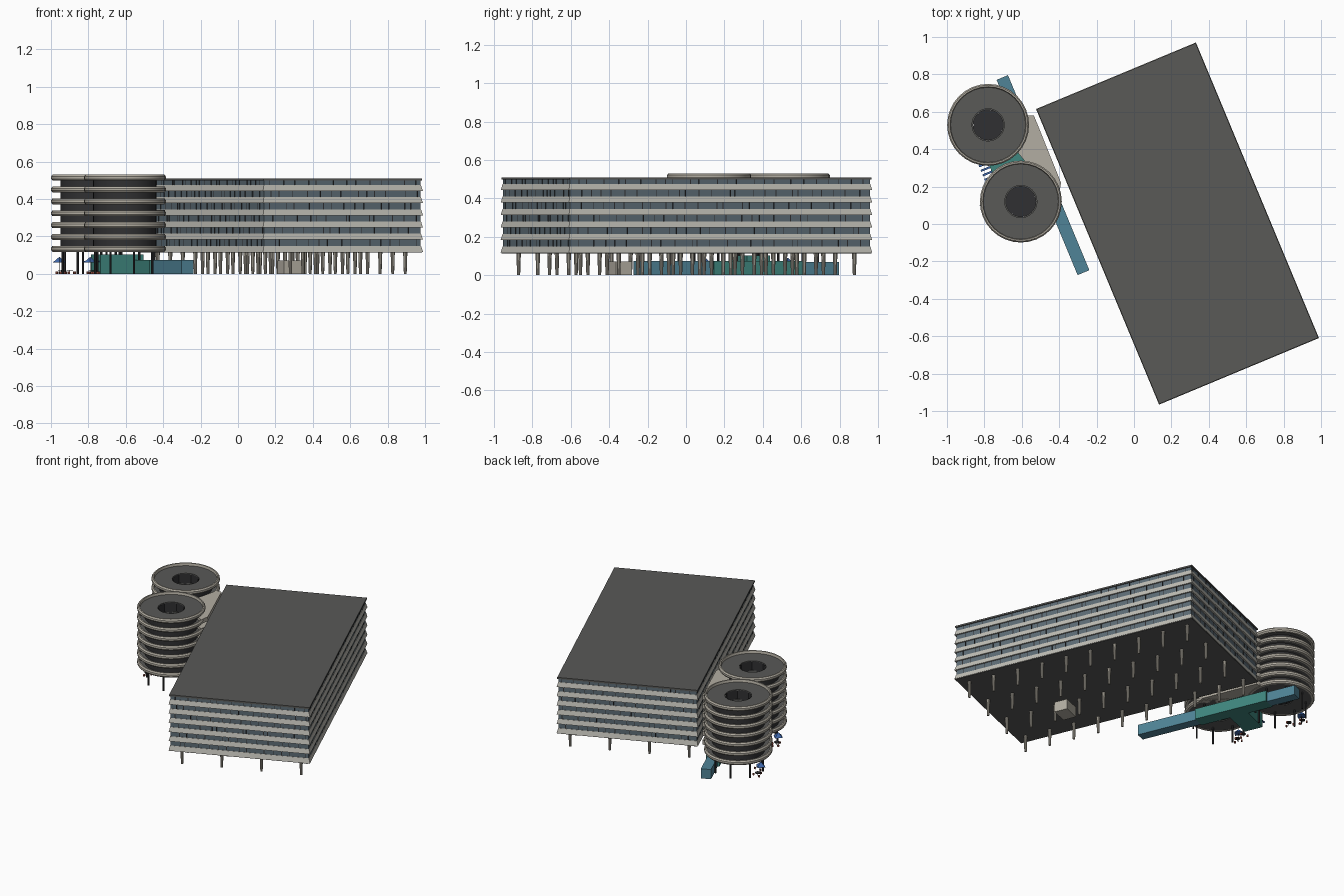
import bpy, bmesh, random
from math import sin, cos, pi, radians
from mathutils import Matrix, Vector

if "Cube" in bpy.data.objects:
    bpy.data.objects.remove(bpy.data.objects["Cube"])

random.seed(4)
ANG = radians(22.6)
CENTER = (0.2325, 0.0025)


def material(name, r, g, b):
    m = bpy.data.materials.new(name)
    m.diffuse_color = (r, g, b, 1)
    m.use_nodes = True
    m.node_tree.nodes["Principled BSDF"].inputs["Base Color"].default_value = m.diffuse_color
    return m


PALE = material("pale_concrete", 0.52, 0.51, 0.46)
STONE = material("warm_concrete", 0.45, 0.42, 0.36)
DARK = material("dark_roof", 0.10, 0.10, 0.095)
BLACK = material("dark_recess", 0.03, 0.03, 0.032)
GLASS = material("window_glass", 0.11, 0.15, 0.18)
BLUE = material("blue_wall", 0.08, 0.23, 0.31)
GREEN = material("green_wall", 0.05, 0.24, 0.21)
FABRIC = material("blue_fabric", 0.05, 0.14, 0.42)
RED = material("red_brown", 0.25, 0.06, 0.04)


def finish(bm, name, mat, smooth=False):
    bmesh.ops.recalc_face_normals(bm, faces=bm.faces)
    me = bpy.data.meshes.new(name)
    bm.to_mesh(me)
    bm.free()
    ob = bpy.data.objects.new(name, me)
    bpy.context.collection.objects.link(ob)
    me.materials.append(mat)
    if smooth:
        bpy.ops.object.select_all(action='DESELECT')
        ob.select_set(True)
        bpy.context.view_layer.objects.active = ob
        bpy.ops.object.shade_smooth_by_angle(angle=radians(35))
    return ob


def local(u, v):
    """Block axes (u short, v long) to world x, y."""
    return (CENTER[0] + u * cos(ANG) - v * sin(ANG), CENTER[1] + u * sin(ANG) + v * cos(ANG))


def add_box(bm, x, y, z0, sx, sy, h, ang=ANG):
    bmesh.ops.create_cube(bm, size=1, matrix=Matrix.Translation((x, y, z0 + h / 2))
                          @ Matrix.Rotation(ang, 4, 'Z') @ Matrix.Diagonal((sx, sy, h, 1)))


def add_cone(bm, x, y, z0, h, r1, r2, n=10):
    bmesh.ops.create_cone(bm, cap_ends=True, segments=n, radius1=r1, radius2=r2, depth=h,
                          matrix=Matrix.Translation((x, y, z0 + h / 2)))


def box(name, mat, *args):
    bm = bmesh.new()
    add_box(bm, *args)
    return finish(bm, name, mat)


def lathe(name, mat, x, y, profile, n=32, closed=True, smooth=True):
    bm = bmesh.new()
    rings = [[bm.verts.new((x + r * cos(2 * pi * i / n), y + r * sin(2 * pi * i / n), z))
              for i in range(n)] for r, z in profile]
    for k in range(len(rings) if closed else len(rings) - 1):
        a, b = rings[k], rings[(k + 1) % len(rings)]
        for i in range(n):
            j = (i + 1) % n
            bm.faces.new((a[i], a[j], b[j], b[i]))
    return finish(bm, name, mat, smooth)


# Office block: glass core, underside and roof
HU, HV, PITCH = 0.463, 0.856, 0.065
box("window_core", GLASS, *CENTER, 0.12, 2 * HU - 0.02, 2 * HV - 0.02, 0.38)
box("block_underside", DARK, *CENTER, 0.114, 2 * HU - 0.006, 2 * HV - 0.006, 0.01)
box("block_roof", DARK, *CENTER, 0.499, 2 * HU - 0.006, 2 * HV - 0.006, 0.011)

# Flared floor bands around the block
bm = bmesh.new()
for f in range(6):
    z = 0.118 + PITCH * f
    levels = []
    for inset, zz in ((0, z), (0.008, z + 0.032)):
        levels.append([bm.verts.new((*local(su * (HU - inset), sv * (HV - inset)), zz))
                       for su, sv in ((-1, -1), (1, -1), (1, 1), (-1, 1))])
    lo, hi = levels
    bm.faces.new(lo)
    bm.faces.new(hi)
    for i in range(4):
        j = (i + 1) % 4
        bm.faces.new((lo[i], lo[j], hi[j], hi[i]))
finish(bm, "floor_bands", PALE)

# Window mullions, irregularly spaced on each floor
bm = bmesh.new()
for f in range(6):
    z = 0.15 + PITCH * f
    for s in (-1, 1):
        for i in range(24):
            v = (i + 0.5 + random.uniform(-0.4, 0.4)) / 24 * 2 - 1
            add_box(bm, *local(s * (HU - 0.01), v * (HV - 0.02)), z, 0.004, 0.004, 0.034)
        for i in range(13):
            u = (i + 0.5 + random.uniform(-0.4, 0.4)) / 13 * 2 - 1
            add_box(bm, *local(u * (HU - 0.02), s * (HV - 0.01)), z, 0.004, 0.004, 0.034)
finish(bm, "window_mullions", BLACK)

# Tapered columns under the block
bm = bmesh.new()
for i in range(4):
    for j in range(10):
        add_cone(bm, *local(-0.39 + 0.26 * i, -0.785 + 1.57 * j / 9), 0, 0.117, 0.008, 0.012)
finish(bm, "block_columns", STONE, True)

# Small service core under the block
box("service_core", STONE, 0.285, -0.345, 0, 0.12, 0.09, 0.072)

# Round towers
TOWERS = ((-0.78, 0.53), (-0.605, 0.12))
for t, (x, y) in enumerate(TOWERS):
    for f in range(7):
        z = 0.118 + 0.0635 * f
        lathe("tower_parapet", STONE, x, y,
              [(0.198, z), (0.212, z), (0.219, z + 0.009), (0.219, z + 0.022),
               (0.212, z + 0.031), (0.204, z + 0.031)])
        if f < 6:
            lathe("tower_floor", DARK, x, y,
                  [(0.08, z + 0.002), (0.205, z + 0.002), (0.205, z + 0.012), (0.08, z + 0.012)])
    lathe("tower_recess", BLACK, x, y, [(0.17, 0.125), (0.17, 0.5)], closed=False)
    lathe("tower_roof", DARK, x, y, [(0.086, 0.505), (0.205, 0.505), (0.205, 0.513), (0.086, 0.513)])
    lathe("tower_shaft", BLACK, x, y, [(0.0001, 0.125), (0.088, 0.125), (0.088, 0.511)],
          n=7, closed=False, smooth=False)
    # Slim tower columns
    bm = bmesh.new()
    for i in range(8):
        a = 2 * pi * i / 8 + 0.3
        add_cone(bm, x + 0.165 * cos(a), y + 0.165 * sin(a), 0, 0.122, 0.006, 0.006, 8)
    finish(bm, "tower_columns", BLACK, True)

# Link decks from the towers to the block
bm = bmesh.new()
for f in range(6):
    z = 0.12 + 0.0635 * f
    pts = [(-0.57, 0.58), (-0.535, 0.58), (-0.39, 0.22), (-0.40, 0.16), (-0.47, 0.2), (-0.62, 0.38)]
    face = bm.faces.new([bm.verts.new((px, py, z)) for px, py in pts])
    up = bmesh.ops.extrude_face_region(bm, geom=[face])["geom"]
    bmesh.ops.translate(bm, vec=(0, 0, 0.03),
                        verts=[g for g in up if isinstance(g, bmesh.types.BMVert)])
finish(bm, "link_decks", STONE)

# Ground level pavilions in one line, with a cross wing
START, DIR, SIDE = Vector((-0.27, -0.26)), Vector((-sin(ANG), cos(ANG))), Vector((cos(ANG), sin(ANG)))
for name, mat, a, b, w, h in (("south_pavilion", BLUE, 0, 0.42, 0.068, 0.073),
                              ("central_pavilion", GREEN, 0.42, 0.93, 0.09, 0.075),
                              ("north_pavilion", BLUE, 0.93, 1.13, 0.066, 0.068)):
    p = START + DIR * (a + b) / 2
    box(name, mat, p.x, p.y, 0, w, b - a, h)
p = START + DIR * 0.69 - SIDE * 0.12
box("entrance_wing", GREEN, p.x, p.y, 0, 0.25, 0.13, 0.103)

# Entrance canopy slats
bm = bmesh.new()
for i in range(5):
    p = START + DIR * (0.635 + 0.026 * i) - SIDE * 0.27
    add_box(bm, p.x, p.y, 0.062, 0.055, 0.011, 0.006)
finish(bm, "canopy_slats", FABRIC)

# Terrace: parasols, tables and stools
fab, poles, tables, stools = (bmesh.new() for _ in range(4))
for x, y in ((-0.955, 0.53), (-0.79, 0.10)):
    add_cone(fab, x, y, 0.06, 0.03, 0.036, 0.001, 4)
    add_cone(poles, x, y, 0, 0.065, 0.002, 0.002, 6)
for x, y in ((-0.945, 0.55), (-0.90, 0.47), (-0.78, 0.10), (-0.77, 0.17)):
    add_cone(tables, x, y, 0.017, 0.004, 0.018, 0.018, 8)
    add_cone(poles, x, y, 0, 0.018, 0.002, 0.002, 6)
    for a in (0.4, 2.5, 4.6):
        add_box(stools, x + 0.028 * cos(a), y + 0.028 * sin(a), 0.0, 0.011, 0.011, 0.012, a)
finish(fab, "parasols", FABRIC)
finish(poles, "terrace_poles", BLACK)
finish(tables, "terrace_tables", BLACK)
finish(stools, "terrace_stools", RED)
